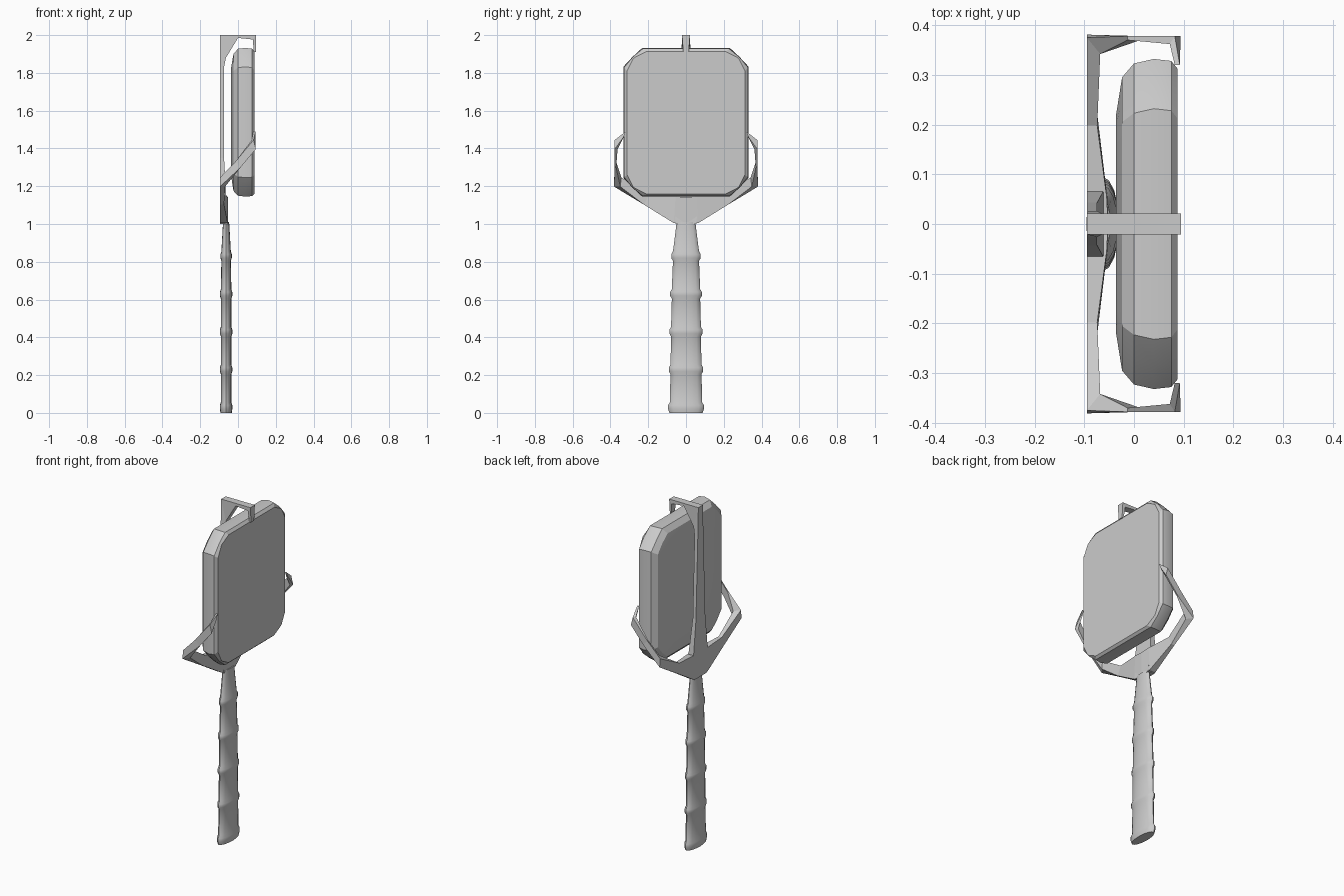
import bpy, bmesh, math
from mathutils import Vector

if "Cube" in bpy.data.objects:
    bpy.data.objects.remove(bpy.data.objects["Cube"])


def loft(name, rings, smooth=None):
    """Skin a list of equal-length closed rings and cap both ends."""
    bm = bmesh.new()
    vs = [[bm.verts.new(p) for p in r] for r in rings]
    n = len(vs[0])
    for a, b in zip(vs, vs[1:]):
        for i in range(n):
            j = (i + 1) % n
            bm.faces.new((a[i], a[j], b[j], b[i]))
    bm.faces.new(vs[0][::-1])
    bm.faces.new(vs[-1])
    bmesh.ops.recalc_face_normals(bm, faces=bm.faces)
    me = bpy.data.meshes.new(name)
    bm.to_mesh(me)
    bm.free()
    ob = bpy.data.objects.new(name, me)
    bpy.context.collection.objects.link(ob)
    if smooth:
        bpy.ops.object.select_all(action='DESELECT')
        ob.select_set(True)
        bpy.context.view_layer.objects.active = ob
        bpy.ops.object.shade_smooth_by_angle(angle=math.radians(smooth))
    return ob


# Handle: flattened oval grip with five raised rings
def oval(z, rx, ry):
    return [(-0.063 + rx * math.cos(2 * math.pi * i / 16),
             ry * math.sin(2 * math.pi * i / 16), z) for i in range(16)]


rings = [oval(0, 0.03, 0.088)]
for z, ry in ((0.03, 0.086), (0.23, 0.082), (0.43, 0.079), (0.63, 0.075), (0.83, 0.069)):
    rx = 0.028 if z < 0.8 else 0.025
    if z > 0.1:
        rings.append(oval(z - 0.025, rx, ry))
    rings += [oval(z - 0.01, rx + 0.005, ry + 0.009),
              oval(z + 0.01, rx + 0.005, ry + 0.009),
              oval(z + 0.025, rx, ry)]
rings += [oval(0.98, 0.018, 0.053), oval(1.01, 0.016, 0.05)]
loft("handle", rings, 40)


# Scrubbing pad: rounded-corner slab, chamfered towards the back
def pad_ring(x, hy, lo, hi, c, k):
    mid, hz = (lo + hi) / 2, (hi - lo) / 2
    corner = [(hy, hz - c), (hy - k * c, hz - k * c), (hy - c, hz)]
    pts = []
    for sy, sz in ((1, 1), (-1, 1), (-1, -1), (1, -1)):
        part = corner if sy * sz > 0 else corner[::-1]
        pts += [(x, sy * a, mid + sz * b) for a, b in part]
    return pts


loft("pad", [
    pad_ring(-0.036, 0.22, 1.25, 1.83, 0.06, 0.4),
    pad_ring(-0.024, 0.295, 1.175, 1.90, 0.09, 0.45),
    pad_ring(0.0, 0.323, 1.15, 1.928, 0.10, 0.48),
    pad_ring(0.04, 0.332, 1.145, 1.932, 0.10, 0.48),
    pad_ring(0.075, 0.328, 1.148, 1.928, 0.10, 0.45),
    pad_ring(0.088, 0.312, 1.16, 1.912, 0.10, 0.34)], 20)


# Claw arms: each station is outer point, inner point, half-width vector
def arm(name, stations, side=1):
    rings = []
    for o, i, w in stations:
        o, i, w = Vector(o), Vector(i), Vector(w)
        rings.append([(p.x, p.y * side, p.z) for p in (o - w, o + w, i + w, i - w)])
    loft(name, rings)


# Upright spine hooking over the top of the pad
arm("spine_arm", [
    ((-.095, 0, 1.0), (-.052, 0, 1.0), (0, .055, 0)),
    ((-.095, 0, 1.15), (-.062, 0, 1.15), (0, .065, 0)),
    ((-.095, 0, 1.35), (-.074, 0, 1.35), (0, .043, 0)),
    ((-.095, 0, 1.83), (-.074, 0, 1.83), (0, .026, 0)),
    ((-.095, 0, 2.0), (-.064, 0, 1.88), (0, .021, 0)),
    ((0, 0, 2.0), (0, 0, 1.985), (0, .021, 0)),
    ((.095, 0, 2.0), (.078, 0, 1.977), (0, .021, 0)),
    ((.095, 0, 1.91), (.084, 0, 1.91), (0, .014, 0))])

# Mirrored side arms: out from the hub, diagonally forward, hook inward
side_stations = [
    ((-.095, .0, 1.07), (-.052, .0, 1.07), (0, .0, .07)),
    ((-.095, .06, 1.075), (-.055, .06, 1.075), (0, -.005, .07)),
    ((-.095, .21, 1.128), (-.074, .21, 1.128), (0, -.012, .026)),
    ((-.095, .378, 1.222), (-.068, .345, 1.222), (0, -.003, .024)),
    ((0, .378, 1.315), (0, .370, 1.315), (-.013, 0, .016)),
    ((.088, .378, 1.42), (.078, .362, 1.42), (-.006, 0, .024)),
    ((.092, .325, 1.475), (.082, .325, 1.475), (0, -.005, .014))]
for side, label in ((1, "right"), (-1, "left")):
    arm(label + "_side_arm", side_stations, side)
